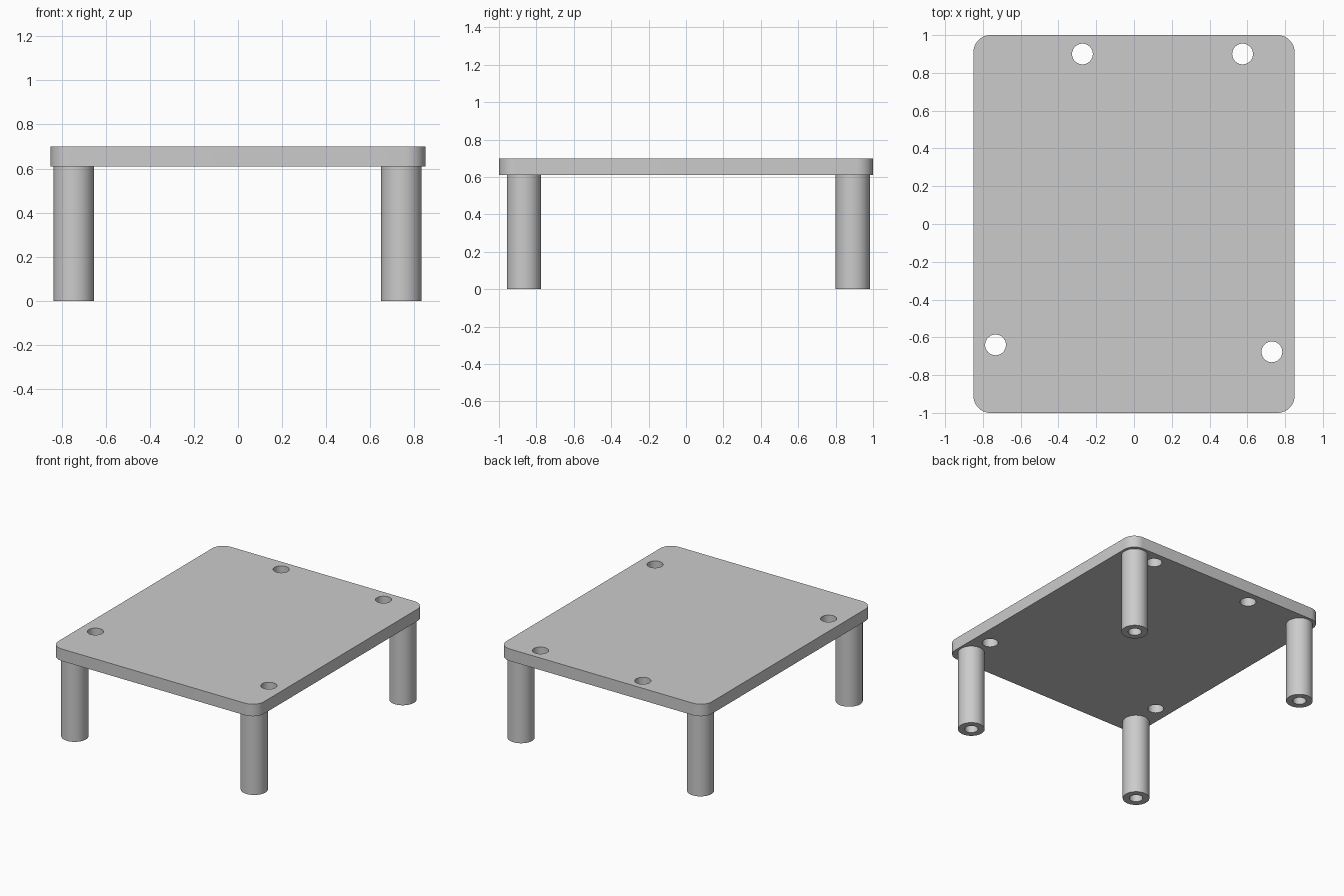
import bpy
import bmesh
from math import pi, cos, sin, radians
from mathutils import Vector

if "Cube" in bpy.data.objects:
    bpy.data.objects.remove(bpy.data.objects["Cube"], do_unlink=True)

HALF_X, HALF_Y, CORNER = 0.85, 1.0, 0.09
PLATE_BOTTOM, PLATE_TOP = 0.61, 0.70
LEG_RADIUS, BORE_RADIUS, HOLE_RADIUS = 0.092, 0.046, 0.055

grey = bpy.data.materials.new("plain grey")
grey.use_nodes = True
colour = (0.6, 0.6, 0.6, 1)
grey.diffuse_color = colour
grey.node_tree.nodes["Principled BSDF"].inputs["Base Color"].default_value = colour


def make_object(name, bm):
    bmesh.ops.recalc_face_normals(bm, faces=bm.faces)
    mesh = bpy.data.meshes.new(name)
    bm.to_mesh(mesh)
    bm.free()
    mesh.materials.append(grey)
    obj = bpy.data.objects.new(name, mesh)
    bpy.context.collection.objects.link(obj)
    return obj


def activate(obj):
    bpy.ops.object.select_all(action="DESELECT")
    obj.select_set(True)
    bpy.context.view_layer.objects.active = obj


def smooth(obj):
    activate(obj)
    bpy.ops.object.shade_smooth_by_angle(angle=radians(30))


# Rounded rectangular plate
bm = bmesh.new()
outline = []
steps = 10
for i, (sx, sy) in enumerate([(1, 1), (-1, 1), (-1, -1), (1, -1)]):
    for k in range(steps + 1):
        a = (i + k / steps) * pi / 2
        outline.append(bm.verts.new((sx * (HALF_X - CORNER) + CORNER * cos(a),
                                     sy * (HALF_Y - CORNER) + CORNER * sin(a),
                                     PLATE_BOTTOM)))
base = bm.faces.new(outline)
top = bmesh.ops.extrude_face_region(bm, geom=[base], use_keep_orig=True)
bmesh.ops.translate(bm, vec=(0, 0, PLATE_TOP - PLATE_BOTTOM),
                    verts=[g for g in top["geom"] if isinstance(g, bmesh.types.BMVert)])
plate = make_object("plate", bm)

# Mounting holes cut through the plate
for x, y in [(-0.273, 0.9), (0.575, 0.9), (-0.733, -0.64), (0.73, -0.677)]:
    bpy.ops.mesh.primitive_cylinder_add(vertices=48, radius=HOLE_RADIUS, depth=0.4,
                                        location=(x, y, PLATE_TOP))
    cutter = bpy.context.object
    cutter.name = "hole_cutter"
    cutter.hide_render = True
    cutter.data.materials.append(grey)
    cut = plate.modifiers.new("mounting hole", "BOOLEAN")
    cut.operation, cut.solver, cut.object = "DIFFERENCE", "EXACT", cutter
    activate(plate)
    bpy.ops.object.modifier_apply(modifier=cut.name)
    bpy.data.objects.remove(cutter, do_unlink=True)
smooth(plate)


# Hollow round legs, bored from below up to the plate
def leg(name, x, y):
    bm = bmesh.new()
    profile = [(BORE_RADIUS, PLATE_BOTTOM), (BORE_RADIUS, 0),
               (LEG_RADIUS, 0), (LEG_RADIUS, PLATE_BOTTOM)]
    ring = [bm.verts.new((r, 0, z)) for r, z in profile]
    edges = [bm.edges.new((ring[i], ring[i - 1])) for i in range(len(ring))]
    bmesh.ops.spin(bm, geom=ring + edges, cent=Vector(), axis=(0, 0, 1),
                   angle=2 * pi, steps=48, use_merge=True)
    bmesh.ops.remove_doubles(bm, verts=bm.verts, dist=0.0001)
    obj = make_object(name, bm)
    obj.location = (x, y, 0)
    smooth(obj)


for depth_name, y in [("front", -0.866), ("back", 0.891)]:
    for side_name, x in [("right", -0.745), ("left", 0.741)]:
        leg(f"{depth_name}_{side_name}_leg", x, y)
